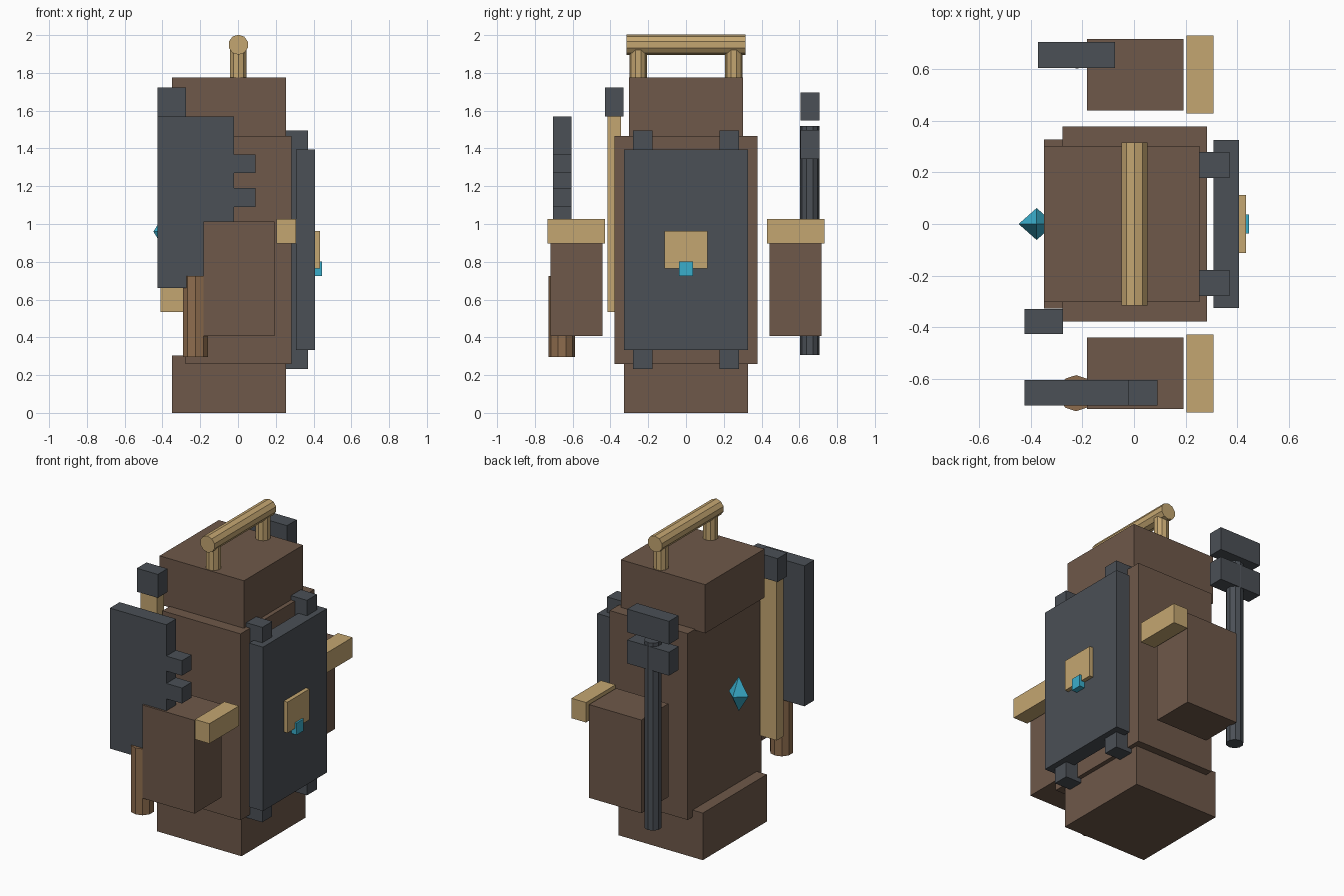
import bpy, bmesh, math
from mathutils import Matrix

if "Cube" in bpy.data.objects:
    bpy.data.objects.remove(bpy.data.objects["Cube"])


def material(name, rgb):
    m = bpy.data.materials.new(name)
    m.diffuse_color = (*rgb, 1)
    m.use_nodes = True
    m.node_tree.nodes["Principled BSDF"].inputs["Base Color"].default_value = m.diffuse_color
    return m


LEATHER = material("brown leather", (0.156, 0.098, 0.067))
GOLD = material("pale gold", (0.55, 0.38, 0.165))
IRON = material("dark iron", (0.070, 0.080, 0.093))
CRYSTAL = material("cyan crystal", (0.042, 0.42, 0.60))
WOOD = material("warm wood", (0.27, 0.152, 0.075))


def finish(name, bm, mat):
    me = bpy.data.meshes.new(name)
    bmesh.ops.recalc_face_normals(bm, faces=bm.faces)
    bm.to_mesh(me)
    bm.free()
    me.materials.append(mat)
    ob = bpy.data.objects.new(name, me)
    bpy.context.collection.objects.link(ob)
    return ob


def box(name, x, y, z, mat):
    """Box from (min, max) ranges on each axis."""
    bm = bmesh.new()
    mid = [(a + b) / 2 for a, b in (x, y, z)]
    size = [b - a for a, b in (x, y, z)]
    bmesh.ops.create_cube(bm, size=1, matrix=Matrix.Translation(mid) @ Matrix.Diagonal((*size, 1)))
    return finish(name, bm, mat)


def rod(name, centre, radius, length, mat, along_y=False):
    """Ten-sided rod, upright or lying along y, with corners on the x axis."""
    bm = bmesh.new()
    turn = Matrix.Rotation(math.pi / 2, 4, 'X') if along_y else Matrix.Identity(4)
    bmesh.ops.create_cone(bm, cap_ends=True, segments=10, radius1=radius, radius2=radius,
                          depth=length, matrix=Matrix.Translation(centre) @ turn)
    return finish(name, bm, mat)


# Pack body
box("pack_base", (-0.35, 0.255), (-0.328, 0.328), (0, 0.305), LEATHER)
box("pack_body", (-0.277, 0.283), (-0.378, 0.378), (0.26, 1.467), LEATHER)
box("pack_top", (-0.35, 0.255), (-0.303, 0.303), (1.46, 1.775), LEATHER)

# Carry handle
rod("carry_handle", (0.002, 0, 1.949), 0.053, 0.632, GOLD, along_y=True)

# Mirrored pairs: handle posts, straps, side pouches and clasps
for side, s in (("left", -1), ("right", 1)):
    def span(a, b):
        return tuple(sorted((s * a, s * b)))
    rod("handle_post_" + side, (0.002, s * 0.253, 1.84), 0.046, 0.16, GOLD)
    box("strap_" + side, (0.255, 0.37), span(0.178, 0.28), (0.232, 1.495), IRON)
    box("pouch_" + side, (-0.183, 0.192), span(0.441, 0.718), (0.408, 1.012), LEATHER)
    box("pouch_clasp_" + side, (0.204, 0.308), span(0.43, 0.732), (0.898, 1.027), GOLD)

# Armour panel with buckle and gem
box("armour_panel", (0.308, 0.408), (-0.327, 0.327), (0.333, 1.395), IRON)
box("buckle_plate", (0.40, 0.434), (-0.113, 0.113), (0.764, 0.964), GOLD)
box("buckle_gem", (0.40, 0.446), (-0.036, 0.036), (0.725, 0.802), CRYSTAL)

# Crystal on the opposite face
bm = bmesh.new()
ring = [bm.verts.new((-0.378 + 0.07 * math.cos(i * math.pi / 2),
                      0.062 * math.sin(i * math.pi / 2), 0.96)) for i in range(4)]
for dz in (-0.112, 0.112):
    tip = bm.verts.new((-0.378, 0, 0.96 + dz))
    for i in range(4):
        bm.faces.new((ring[i], ring[(i + 1) % 4], tip))
finish("back_crystal", bm, CRYSTAL)

# Notched blade: extruded outline, with its wooden grip
outline = [(-0.425, 0.66), (-0.02, 0.66), (-0.02, 1.09), (0.092, 1.09), (0.092, 1.19),
           (-0.02, 1.19), (-0.02, 1.27), (0.092, 1.27), (0.092, 1.367), (-0.02, 1.367),
           (-0.02, 1.57), (-0.425, 1.57)]
bm = bmesh.new()
face = bm.faces.new([bm.verts.new((x, -0.705, z)) for x, z in outline])
new = bmesh.ops.extrude_face_region(bm, geom=[face])["geom"]
bmesh.ops.translate(bm, vec=(0, 0.1, 0), verts=[v for v in new if isinstance(v, bmesh.types.BMVert)])
finish("notched_blade", bm, IRON)
rod("blade_grip", (-0.225, -0.657, 0.51), 0.07, 0.43, WOOD)

# Staff strapped to the front corner
box("staff_shaft", (-0.41, -0.29), (-0.415, -0.343), (0.535, 1.58), GOLD)
box("staff_cap", (-0.425, -0.275), (-0.428, -0.33), (1.57, 1.722), IRON)

# Iron rod with two cross blocks
rod("hammer_rod", (-0.222, 0.655, 0.913), 0.052, 1.214, IRON)
for name, z in (("lower", (1.345, 1.497)), ("upper", (1.547, 1.697))):
    box("hammer_block_" + name, (-0.372, -0.073), (0.606, 0.706), z, IRON)
